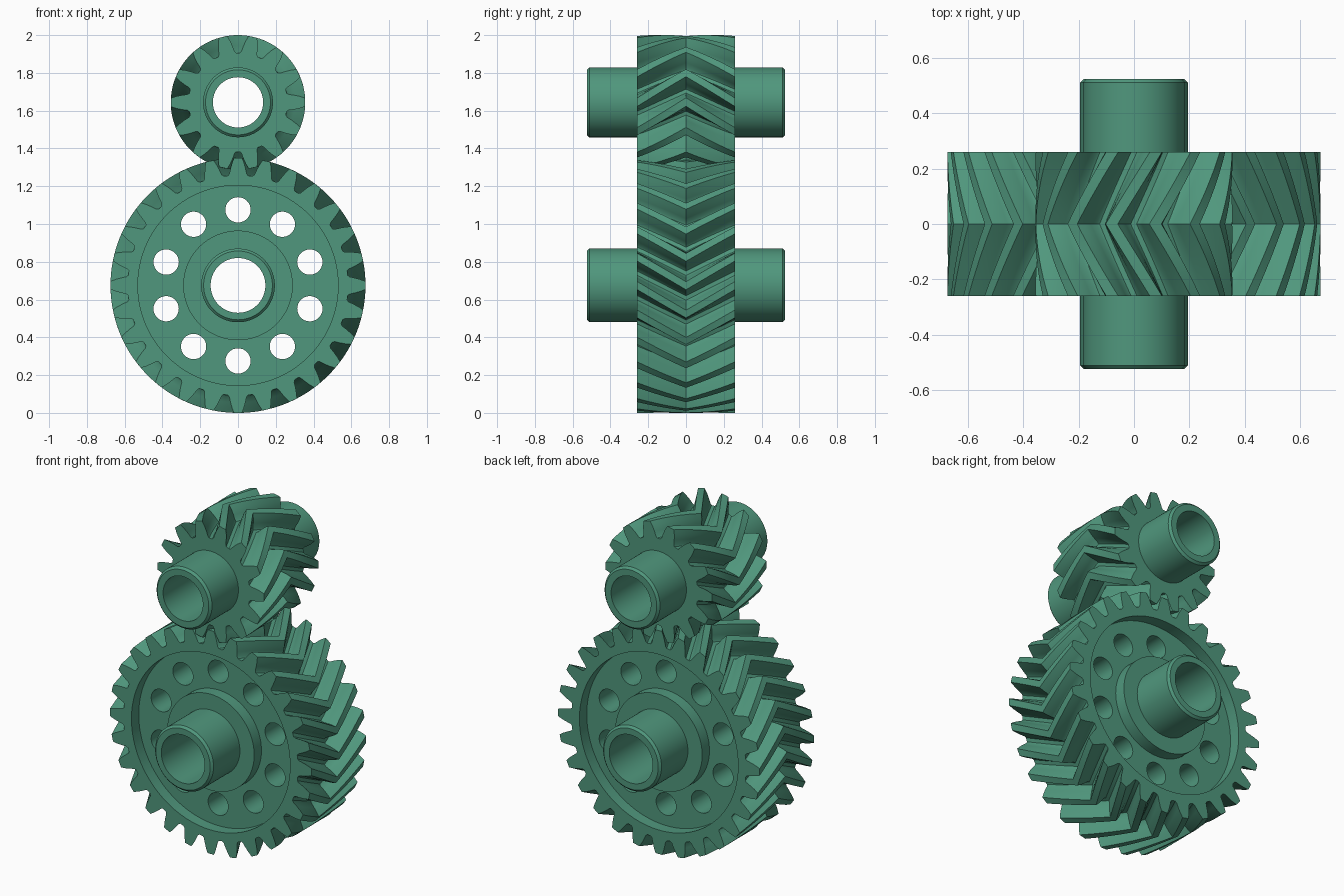
import bpy, bmesh, math

cube = bpy.data.objects.get("Cube")
if cube:
    bpy.data.objects.remove(cube, do_unlink=True)

green = bpy.data.materials.new("gear_green")
green.use_nodes = True
color = (0.08, 0.31, 0.205, 1)
green.diffuse_color = color
bsdf = next(n for n in green.node_tree.nodes if n.type == 'BSDF_PRINCIPLED')
bsdf.inputs["Base Color"].default_value = color

HALF = 0.26      # half width of the toothed rims
HUB_END = 0.525  # half length of the hubs
TAU = math.tau


def polar(r, a, y):
    return (r * math.cos(a), y, r * math.sin(a))


def place(name, mesh, z):
    mesh.materials.clear()
    mesh.materials.append(green)
    obj = bpy.data.objects.new(name, mesh)
    bpy.context.collection.objects.link(obj)
    obj.location.z = z
    bpy.ops.object.select_all(action='DESELECT')
    obj.select_set(True)
    bpy.context.view_layer.objects.active = obj
    bpy.ops.object.shade_smooth_by_angle(angle=math.radians(28))
    return obj


def skin(name, rings, z, closed):
    """Join equal rings of points with quads, wrapping around when closed."""
    bm = bmesh.new()
    loops = [[bm.verts.new(p) for p in ring] for ring in rings]
    pairs = list(zip(loops, loops[1:]))
    if closed:
        pairs.append((loops[-1], loops[0]))
    for a, b in pairs:
        for i in range(len(a)):
            j = (i + 1) % len(a)
            bm.faces.new((a[i], a[j], b[j], b[i]))
    bmesh.ops.recalc_face_normals(bm, faces=bm.faces)
    mesh = bpy.data.meshes.new(name)
    bm.to_mesh(mesh)
    bm.free()
    return place(name, mesh, z)


# One tooth flank: fraction of the pitch from the tooth centre, fraction of depth
FLANK = [(0.41, 0), (0.345, 0.1), (0.285, 0.4), (0.22, 0.7), (0.14, 1)]
TOOTH = [(-f, t) for f, t in FLANK] + [(f, t) for f, t in reversed(FLANK)]


def herringbone_rim(name, z, teeth, root, tip, inner, twist, steps=8):
    pitch = TAU / teeth
    outline = [((k + f) * pitch, root + t * (tip - root))
               for k in range(teeth) for f, t in TOOTH]
    rings = []
    for s in range(-steps, steps + 1):
        turn = twist * (1 - abs(s) / steps)
        rings.append([polar(r, a + turn, HALF * s / steps) for a, r in outline])
    # Inner bore closes the rim
    for y in (HALF, -HALF):
        rings.append([polar(inner, a, y) for a, r in outline])
    return skin(name, rings, z, True)


def lathe(name, z, half_profile, segments=96):
    """Turn a front half profile, mirrored to the back, around the y axis."""
    profile = [(r, -y) for r, y in half_profile]
    profile += [(r, y) for r, y in reversed(half_profile)]
    rings = [[polar(r, TAU * i / segments, y) for i in range(segments)]
             for r, y in profile]
    return skin(name, rings, z, True)


def hub_profile(bore, radius):
    c = 0.013
    return [(bore, HUB_END), (radius - c, HUB_END), (radius, HUB_END - c)]


def pierced_web(name, z, radius, depth, hole, ring, count):
    curve = bpy.data.curves.new(name, 'CURVE')
    curve.dimensions = '2D'
    curve.fill_mode = 'BOTH'
    curve.extrude = depth

    def circle(cx, cy, r, n):
        sp = curve.splines.new('POLY')
        sp.points.add(n - 1)
        for i, p in enumerate(sp.points):
            a = TAU * i / n
            p.co = (cx + r * math.cos(a), cy + r * math.sin(a), 0, 1)
        sp.use_cyclic_u = True

    circle(0, 0, radius, 96)
    circle(0, 0, 0.2, 64)
    for k in range(count):
        a = TAU * (k / count + 0.25)
        circle(ring * math.cos(a), ring * math.sin(a), hole, 32)
    tmp = bpy.data.objects.new(name + "_outline", curve)
    bpy.context.collection.objects.link(tmp)
    dg = bpy.context.evaluated_depsgraph_get()
    mesh = bpy.data.meshes.new_from_object(tmp.evaluated_get(dg))
    bpy.data.objects.remove(tmp, do_unlink=True)
    bm = bmesh.new()
    bm.from_mesh(mesh)
    bmesh.ops.remove_doubles(bm, verts=bm.verts, dist=0.0001)
    # Stand the flat plate upright
    for v in bm.verts:
        v.co = (v.co.x, -v.co.z, v.co.y)
    bmesh.ops.recalc_face_normals(bm, faces=bm.faces)
    bm.to_mesh(mesh)
    bm.free()
    return place(name, mesh, z)


# Large lower gear: toothed rim, recessed web with holes, flanged hub
LOW, HIGH = 0.675, 1.644
mesh_twist = math.radians(13)
herringbone_rim("large_gear_rim", LOW, 28, 0.583, 0.675, 0.53, -mesh_twist)
pierced_web("large_gear_web", LOW, 0.54, 0.19, 0.067, 0.4, 10)
lathe("large_gear_hub", LOW,
      hub_profile(0.145, 0.195) + [(0.195, HALF), (0.29, HALF), (0.29, 0.1)])

# Small upper gear: solid toothed rim and plain hub
herringbone_rim("small_gear_rim", HIGH, 14, 0.262, 0.356, 0.16, 2 * mesh_twist)
lathe("small_gear_hub", HIGH, hub_profile(0.133, 0.185) + [(0.185, 0.2)])
